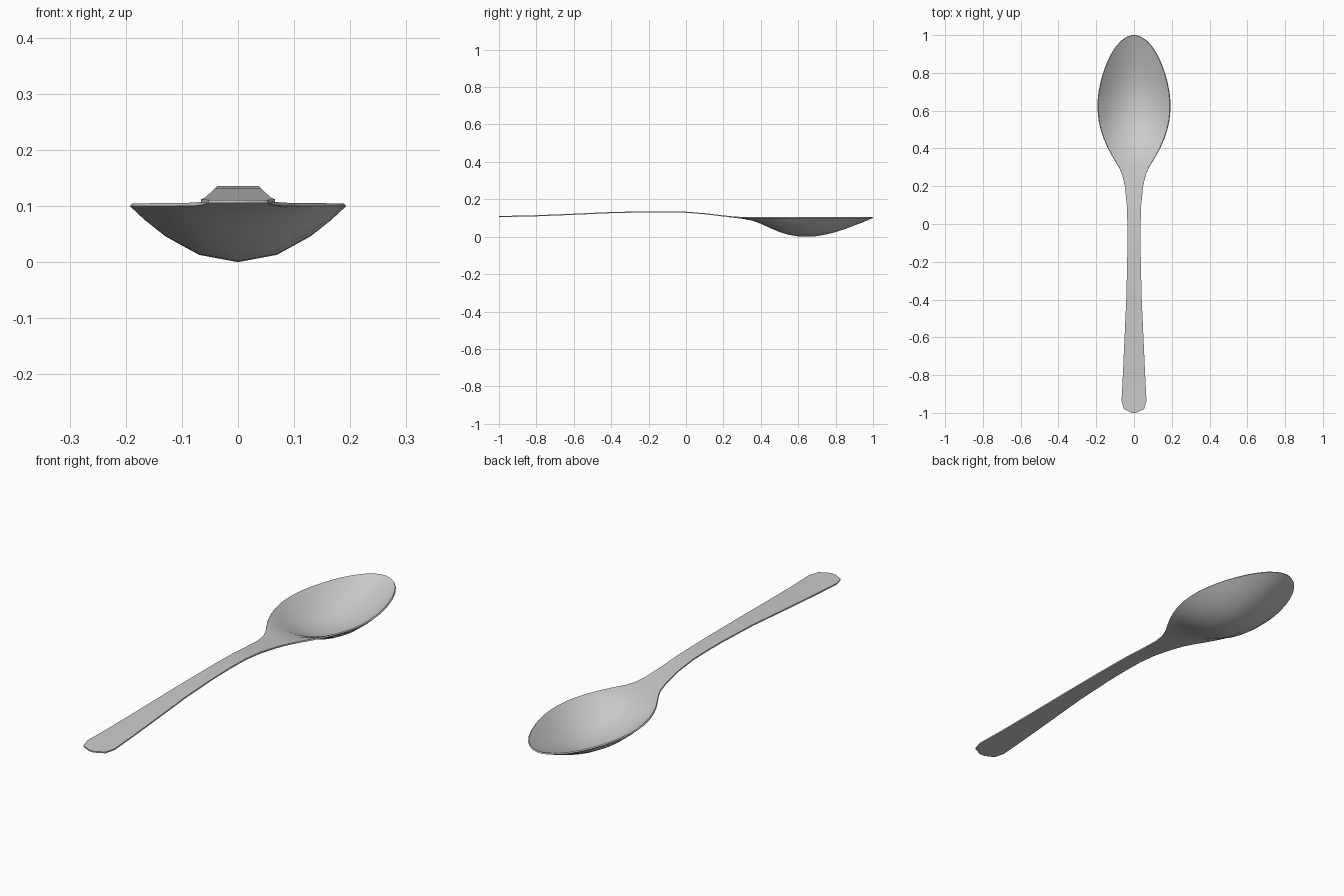
import bpy, math

# Stations along the spoon: y, half width, underside rim z, bowl depth
stations = [
    (-1.00, .012, .105, 0), (-.98, .053, .105, 0), (-.935, .066, .106, 0),
    (-.8, .059, .109, 0), (-.6, .050, .117, 0), (-.4, .041, .126, 0),
    (-.2, .036, .130, 0), (-.1, .035, .130, 0), (0, .035, .128, 0),
    (.1, .038, .120, 0), (.2, .048, .108, 0), (.26, .062, .102, .001),
    (.3, .080, .100, .004), (.35, .110, .100, .013), (.4, .138, .1, .03),
    (.45, .160, .1, .054), (.5, .177, .1, .075), (.55, .188, .1, .090),
    (.6, .193, .1, .098), (.65, .193, .1, .100), (.7, .188, .1, .097),
    (.75, .178, .1, .088), (.8, .164, .1, .075), (.85, .146, .1, .059),
    (.9, .122, .1, .040), (.94, .096, .1, .025), (.97, .069, .1, .012),
    (.99, .040, .1, .004), (1.0, .012, .1, 0)]
# Cross-section: fraction of half width, fraction of depth
section = [(-1, 0), (-.86, .25), (-.67, .54), (-.36, .87), (0, 1),
           (.36, .87), (.67, .54), (.86, .25), (1, 0)]

# Loft the shell of handle and bowl
n = len(section)
verts = [(w * t, y, z - d * f) for y, w, z, d in stations for t, f in section]
faces = [(i * n + j, i * n + j + 1, (i + 1) * n + j + 1, (i + 1) * n + j)
         for i in range(len(stations) - 1) for j in range(n - 1)]
mesh = bpy.data.meshes.new("spoon")
mesh.from_pydata(verts, [], faces)
spoon = bpy.data.objects.new("spoon", mesh)
bpy.context.collection.objects.link(spoon)

# Metal thickness, grown upward from the underside
solid = spoon.modifiers.new("thickness", 'SOLIDIFY')
solid.thickness = .006
solid.offset = 1
bpy.context.view_layer.objects.active = spoon
spoon.select_set(True)
bpy.ops.object.modifier_apply(modifier="thickness")
bpy.ops.object.shade_smooth_by_angle(angle=math.radians(40))
